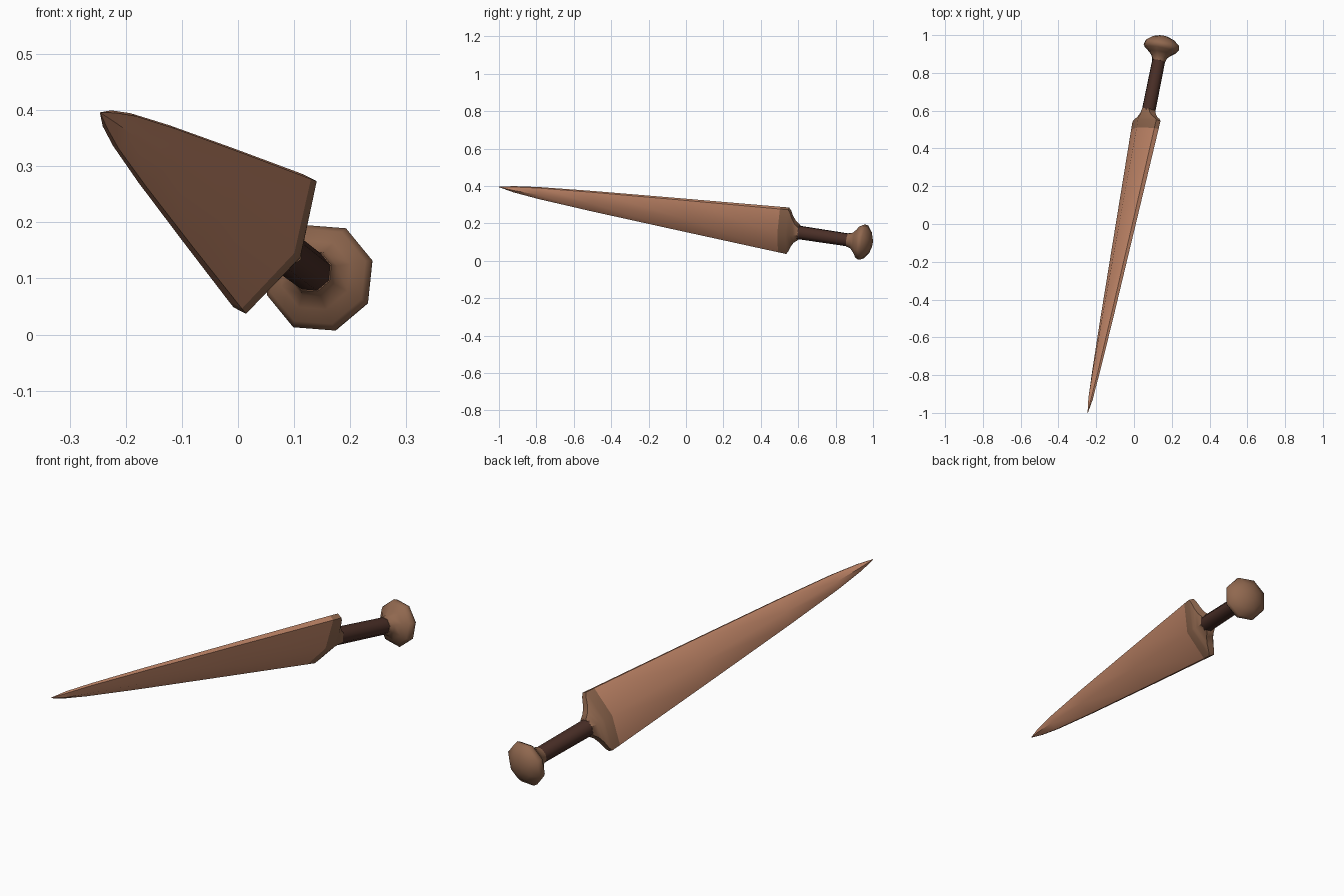
import bpy, bmesh, math
from mathutils import Vector, Matrix

if "Cube" in bpy.data.objects:
    bpy.data.objects.remove(bpy.data.objects["Cube"])

# Dagger frame: local X = blade width, Y = blade thickness, Z = tip to pommel
tip = Vector((-0.245, -1.0, 0.395))
d = Vector((0.392, 1.945, -0.295)).normalized()
w = Vector((0.125, 0.01, 0.235))
w = (w - d * w.dot(d)).normalized()
n = d.cross(w)
frame = Matrix.Translation(tip) @ Matrix((w, n, d)).transposed().to_4x4()


def material(name, rgb):
    m = bpy.data.materials.new(name)
    m.diffuse_color = (*rgb, 1)
    m.use_nodes = True
    m.node_tree.nodes["Principled BSDF"].inputs["Base Color"].default_value = m.diffuse_color
    return m


copper = material("copper blade", (0.56, 0.25, 0.145))
bronze = material("dull bronze", (0.28, 0.138, 0.078))
leather = material("dark leather", (0.068, 0.028, 0.02))


def lens(s, a, b, e):
    """Flattened hexagon: half width a, half thickness b, half edge e."""
    pts = [(a, -e), (a, e), (0, b), (-a, e), (-a, -e), (0, -b)]
    return [(x, y, s) for x, y in pts]


def octagon(s, r):
    return [(r * math.cos(k * math.pi / 4), r * math.sin(k * math.pi / 4), s)
            for k in range(8)]


def loft(name, rings, mat, angle=50):
    bm = bmesh.new()
    loops = [[bm.verts.new(frame @ Vector(p)) for p in ring] for ring in rings]
    for lo, hi in zip(loops, loops[1:]):
        for i in range(len(lo)):
            j = (i + 1) % len(lo)
            bm.faces.new((lo[i], lo[j], hi[j], hi[i]))
    bm.faces.new(loops[0][::-1])
    bm.faces.new(loops[-1])
    bmesh.ops.remove_doubles(bm, verts=bm.verts, dist=0.0005)
    bmesh.ops.recalc_face_normals(bm, faces=bm.faces)
    me = bpy.data.meshes.new(name)
    bm.to_mesh(me)
    bm.free()
    me.materials.append(mat)
    ob = bpy.data.objects.new(name, me)
    bpy.context.collection.objects.link(ob)
    bpy.ops.object.select_all(action='DESELECT')
    ob.select_set(True)
    bpy.context.view_layer.objects.active = ob
    bpy.ops.object.shade_smooth_by_angle(angle=math.radians(angle))
    return ob


# Blade: (distance from tip, half width, half thickness, half edge)
loft("blade", [lens(*r) for r in [
    (0.0, 0.001, 0.001, 0.0005), (0.08, 0.016, 0.014, 0.005),
    (0.22, 0.033, 0.02, 0.006), (0.52, 0.058, 0.028, 0.008),
    (1.03, 0.095, 0.039, 0.01), (1.547, 0.131, 0.05, 0.013)]], copper)

# Guard: straight band, then a concave flare into the grip
loft("guard", [lens(*r) for r in [
    (1.547, 0.131, 0.05, 0.013), (1.592, 0.134, 0.052, 0.013),
    (1.603, 0.118, 0.05, 0.014), (1.615, 0.085, 0.046, 0.016),
    (1.632, 0.056, 0.043, 0.018), (1.655, 0.036, 0.04, 0.02)]], bronze)

# Grip
loft("grip", [octagon(1.62, 0.038), octagon(1.94, 0.036)], leather)

# Pommel: collar, flare and shallow dome
loft("pommel", [octagon(*r) for r in [
    (1.922, 0.038), (1.945, 0.044), (1.965, 0.065), (1.983, 0.09),
    (1.998, 0.1), (2.016, 0.096), (2.043, 0.062), (2.056, 0.025)]], bronze)
